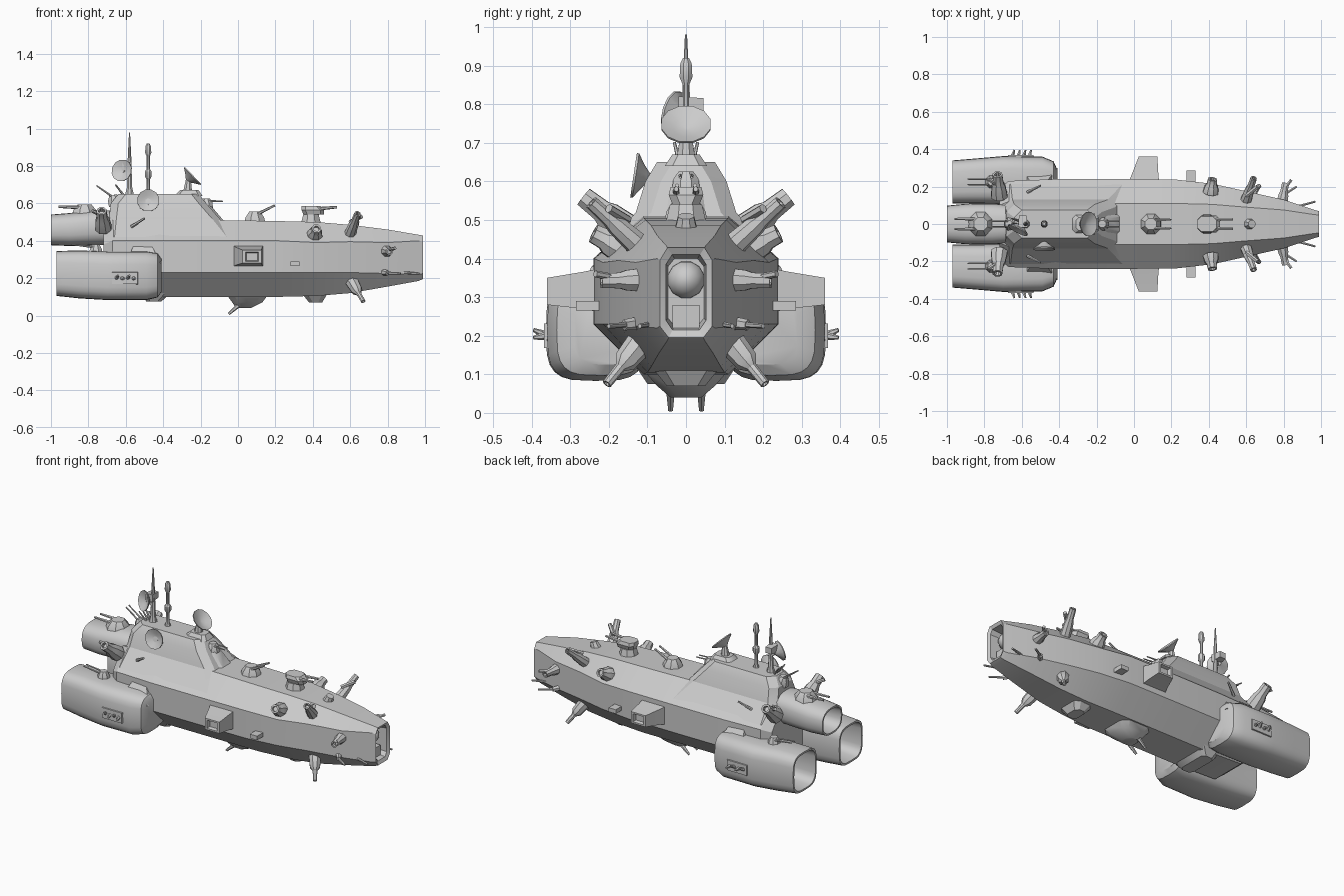
import bpy, bmesh
from math import sin, cos, pi, radians, copysign
from mathutils import Vector as V


def finish(bm, name, angle=32):
    bmesh.ops.recalc_face_normals(bm, faces=bm.faces)
    me = bpy.data.meshes.new(name)
    bm.to_mesh(me)
    bm.free()
    me.polygons.foreach_set("use_smooth", [True] * len(me.polygons))
    me.set_sharp_from_angle(angle=radians(angle))
    ob = bpy.data.objects.new(name, me)
    bpy.context.collection.objects.link(ob)
    return ob


def loft(name, rings, angle=32):
    bm = bmesh.new()
    vs = [[bm.verts.new(p) for p in r] for r in rings]
    n = len(vs[0])
    for a, b in zip(vs, vs[1:]):
        for i in range(n):
            j = (i + 1) % n
            bm.faces.new((a[i], a[j], b[j], b[i]))
    bm.faces.new(vs[0])
    bm.faces.new(vs[-1])
    return finish(bm, name, angle)


def basis(d):
    d = V(d).normalized()
    u = d.cross(V((0, 0, 1)))
    u = V((0, 1, 0)) if u.length < 0.01 else u.normalized()
    return d, u, u.cross(d)


def lathe(name, p, d, profile, n=10):
    """Round part along d from (distance, radius) pairs."""
    d, u, w = basis(d)
    ang = [2 * pi * (i + .5) / n for i in range(n)]
    return loft(name, [[V(p) + d * t + (u * cos(a) + w * sin(a)) * r for a in ang]
                       for t, r in profile])


def rod(name, a, b, r0, r1=None, n=6):
    d = V(b) - V(a)
    return lathe(name, a, d, [(0, r0), (d.length, r0 if r1 is None else r1)], n)


def oct_ring(x, hw, lo, hi, tw, bw, z1, z2):
    half = [(tw, hi), (hw, z2), (hw, z1), (bw, lo)]
    return [(x, y, z) for y, z in half] + [(x, -y, z) for y, z in reversed(half)]


def super_ring(x, cy, cz, hw, hh, e=4, n=24):
    pts = []
    for i in range(n):
        c, s = cos(2 * pi * i / n), sin(2 * pi * i / n)
        pts.append((x, cy + hw * copysign(abs(c) ** (2 / e), c),
                    cz + hh * copysign(abs(s) ** (2 / e), s)))
    return pts


def block(name, x0, x1, y0, y1, z0, z1, taper=0.8):
    """Box with its far y side shrunk by taper."""
    cx, cz = (x0 + x1) / 2, (z0 + z1) / 2
    sq = [(x0, z0), (x1, z0), (x1, z1), (x0, z1)]
    return loft(name, [[(x, y0, z) for x, z in sq],
                       [(cx + (x - cx) * taper, y1, cz + (z - cz) * taper) for x, z in sq]])


def turret(name, p, n, aim, size, length, height):
    """Domed mount with two barrels."""
    n, aim = V(n).normalized(), V(aim).normalized()
    lathe(name + "_mount", V(p) - n * .02, n,
          [(0, size * 1.15), (.02 + height * .4, size), (.02 + height, size * .6)], 8)
    side = n.cross(aim).normalized()
    for s in (-1, 1):
        a = V(p) + n * height * .65 + side * s * size * .42
        rod(name + "_barrel", a, a + aim * length, size * .17, size * .1)


# Hull: chamfered octagon, tapering to a hollow nose
loft("hull", [oct_ring(*s) for s in [
    (-.72, .19, .15, .50, .10, .09, .24, .38),
    (-.67, .23, .11, .51, .12, .11, .23, .40),
    (-.42, .24, .10, .51, .12, .11, .23, .40),
    (-.10, .24, .10, .51, .11, .11, .23, .40),
    (.22, .238, .10, .505, .11, .11, .23, .40),
    (.42, .215, .105, .50, .105, .10, .23, .39),
    (.60, .175, .12, .485, .09, .09, .23, .395),
    (.80, .13, .155, .46, .075, .07, .225, .39),
    (.965, .075, .185, .432, .05, .05, .22, .40),
    (.99, .068, .195, .428, .048, .045, .225, .395),
    (.98, .052, .215, .41, .036, .035, .24, .385),
    (.91, .046, .225, .40, .03, .03, .245, .38)]], 22)
lathe("nose_sensor", (.89, 0, .345), (1, 0, 0), [(0, .05), (.03, .048), (.055, .03), (.065, .01)], 12)
block("nose_lower_block", .89, .95, -.035, .035, .22, .28, 1)

# Tower above the rear hull
def deck(z, x0, x1, hw, c=.04):
    return [(x0 + c, -hw, z), (x1 - c, -hw, z), (x1, -hw + c, z), (x1, hw - c, z),
            (x1 - c, hw, z), (x0 + c, hw, z), (x0, hw - c, z), (x0, -hw + c, z)]
loft("tower", [deck(*d) for d in [(.42, -.70, -.02, .215), (.52, -.69, -.10, .13),
     (.60, -.68, -.17, .105), (.65, -.64, -.21, .075)]], 22)
loft("tower_front_step", [deck(.50, -.22, -.07, .06, .02), deck(.57, -.22, -.13, .05, .02),
     deck(.60, -.22, -.16, .035, .02)])
loft("tower_roof_hatch", [deck(.64, -.34, -.19, .055, .02), deck(.67, -.31, -.21, .035, .015)])

# Engines: hollow nozzles at the rear
loft("upper_engine", [super_ring(x, 0, z, w, h, 2.6) for x, z, w, h in [
    (-.64, .47, .10, .09), (-.76, .47, .11, .095), (-.90, .46, .108, .088),
    (-1.0, .458, .098, .082), (-1.0, .458, .088, .072), (-.80, .458, .07, .055)]])
for s in (-1, 1):
    loft("lower_engine", [super_ring(x, s * y, z, w, h, 3.6) for x, y, z, w, h in [
        (-.41, .205, .215, .085, .09), (-.43, .22, .215, .115, .118),
        (-.49, .232, .213, .128, .13), (-.70, .235, .213, .128, .13),
        (-.85, .23, .22, .12, .128), (-.97, .225, .225, .115, .12),
        (-.97, .225, .225, .104, .109), (-.74, .225, .225, .085, .09)]])
    loft("engine_shoulder", [[(x0, s * .15, z), (x1, s * .15, z), (x1, s * y, z), (x0, s * y, z)]
         for z, x0, x1, y in [(.28, -.60, -.41, .30), (.37, -.56, -.46, .235)]])
    # Side battery on each lower engine
    block("engine_battery", -.68, -.53, s * .34, s * .368, .165, .235, .9)
    for i in range(4):
        x = -.65 + i * .03
        rod("engine_battery_gun", (x, s * .36, .20), (x + .01, s * .395, .205 + .01 * (-1) ** i), .012, .005)
    turret("engine_top_gun", (-.76, s * .225, .335), (0, 0, 1), (-1, 0, .12), .035, .13, .045)

    # Broadside pods
    loft("side_pod", [[(x0, s * y, z0), (x1, s * y, z0), (x1, s * y, z1), (x0, s * y, z1)]
         for y, x0, x1, z0, z1 in [(.22, -.03, .135, .26, .375), (.27, -.01, .13, .27, .365),
         (.36, .025, .125, .28, .35), (.36, .04, .11, .29, .34), (.34, .045, .105, .295, .335)]])

    # Rear and bow side cannons
    for nm, a, b, r in [
        ("rear_cannon", (-.72, .15, .47), (-.73, .265, .56), .036),
        ("bow_upper_cannon", (.60, .13, .44), (.64, .245, .545), .024),
        ("shoulder_cannon", (.41, .17, .43), (.42, .24, .465), .034),
        ("bow_side_cannon", (.79, .10, .345), (.81, .22, .342), .026),
        ("bow_lower_spike", (.61, .12, .18), (.67, .205, .075), .028)]:
        a, b = V((a[0], s * a[1], a[2])), V((b[0], s * b[1], b[2]))
        L = (b - a).length
        tip = .5 if "spike" in nm else .85
        lathe(nm, a, b - a, [(0, r * 1.3), (L * .45, r * 1.1), (L * .6, r * tip),
              (L, r * tip * .9), (L, r * tip * .55), (L * .85, r * tip * .5)], 8)
    rod("bow_side_barrel", (.80, s * .18, .35), (.84, s * .235, .36), .009)
    rod("bow_upper_barrel", (.60, s * .15, .50), (.66, s * .20, .53), .012)
    rod("rear_cannon_barrel", (-.70, s * .19, .52), (-.78, s * .24, .56), .01)
    rod("flank_antenna", (-.57, s * .17, .475), (-.50, s * .205, .52), .009, .006)
    block("flank_port", .28, .33, s * .22, s * .285, .265, .29, 1.0)
    # Low guns beside the nose
    rod("nose_gun_mount", (.76, s * .10, .235), (.80, s * .16, .228), .02, .014)
    rod("nose_gun_barrel", (.79, s * .15, .228), (.87, s * .20, .225), .008, .006)
    rod("nose_gun_barrel", (.86, s * .09, .23), (.97, s * .12, .225), .008, .006)

# Top and belly turrets
turret("mid_turret", (.09, 0, .50), (0, 0, 1), (1, 0, .5), .055, .12, .055)
lathe("fore_turret_neck", (.39, 0, .48), (0, 0, 1), [(0, .06), (.06, .045)], 8)
loft("fore_turret_head", [deck(.54, .35, .46, .035, .02), deck(.565, .34, .46, .045, .02),
     deck(.585, .34, .44, .04, .02)])
for y in (-.025, .025):
    rod("fore_turret_barrel", (.42, y, .57), (.53, y, .58), .01, .007)
rod("bow_top_cannon", (.61, 0, .46), (.63, 0, .51), .035, .022, 8)
turret("engine_deck_turret", (-.82, 0, .545), (0, 0, 1), (-1, 0, .03), .065, .14, .05)
turret("tower_rear_guns", (-.66, 0, .61), (-.3, 0, 1), (-1, 0, .7), .035, .11, .035)
turret("tower_front_guns", (-.17, 0, .595), (0, 0, 1), (1, 0, -.05), .035, .09, .03)
loft("belly_mount", [deck(.11, -.06, .16, .11), deck(.07, -.03, .13, .075, .03), deck(.04, -.01, .07, .04, .02)])
for y in (-.04, .04):
    rod("belly_barrel", (.02, y, .07), (-.05, y, .008), .014, .007)
loft("belly_fore_plate", [deck(.12, .34, .48, .09, .03), deck(.07, .38, .45, .05, .02)])
loft("belly_rear_plate", [deck(.12, -.52, -.36, .13, .03), deck(.075, -.49, -.41, .10, .02)])

# Masts and dishes on the tower
lathe("tall_mast", (-.58, 0, .63), (0, 0, 1), [(0, .03), (.05, .016), (.15, .012), (.22, .01), (.35, .003)], 8)
lathe("sensor_mast", (-.48, 0, .63), (0, 0, 1), [(0, .025), (.04, .011), (.10, .011), (.115, .02), (.14, .02),
      (.155, .009), (.22, .009), (.24, .018), (.275, .016), (.29, .008)], 8)
DISH = [(-.035, .012), (-.02, .03), (0, .06), (.006, .06), (-.008, .03), (-.014, .005)]
lathe("mast_dish", (-.62, -.03, .775), (-.45, -.85, .2), DISH, 12)
rod("mast_dish_arm", (-.58, 0, .75), (-.61, -.015, .775), .012)
block("mast_box", -.62, -.57, -.02, .045, .775, .82)
lathe("side_dish", (-.48, -.13, .615), (0, -1, .15), DISH, 12)
rod("side_dish_arm", (-.48, -.08, .60), (-.48, -.12, .61), .018)
lathe("front_dish", (-.245, 0, .745), (.72, 0, .69), [(t, r * 1.1) for t, r in DISH], 12)
rod("front_dish_stand", (-.27, 0, .65), (-.265, 0, .73), .028, .014, 8)
for y in (-.03, 0, .03):
    rod("tower_whip", (-.61, y * .5, .64), (-.655, y, .70), .007, .004)
